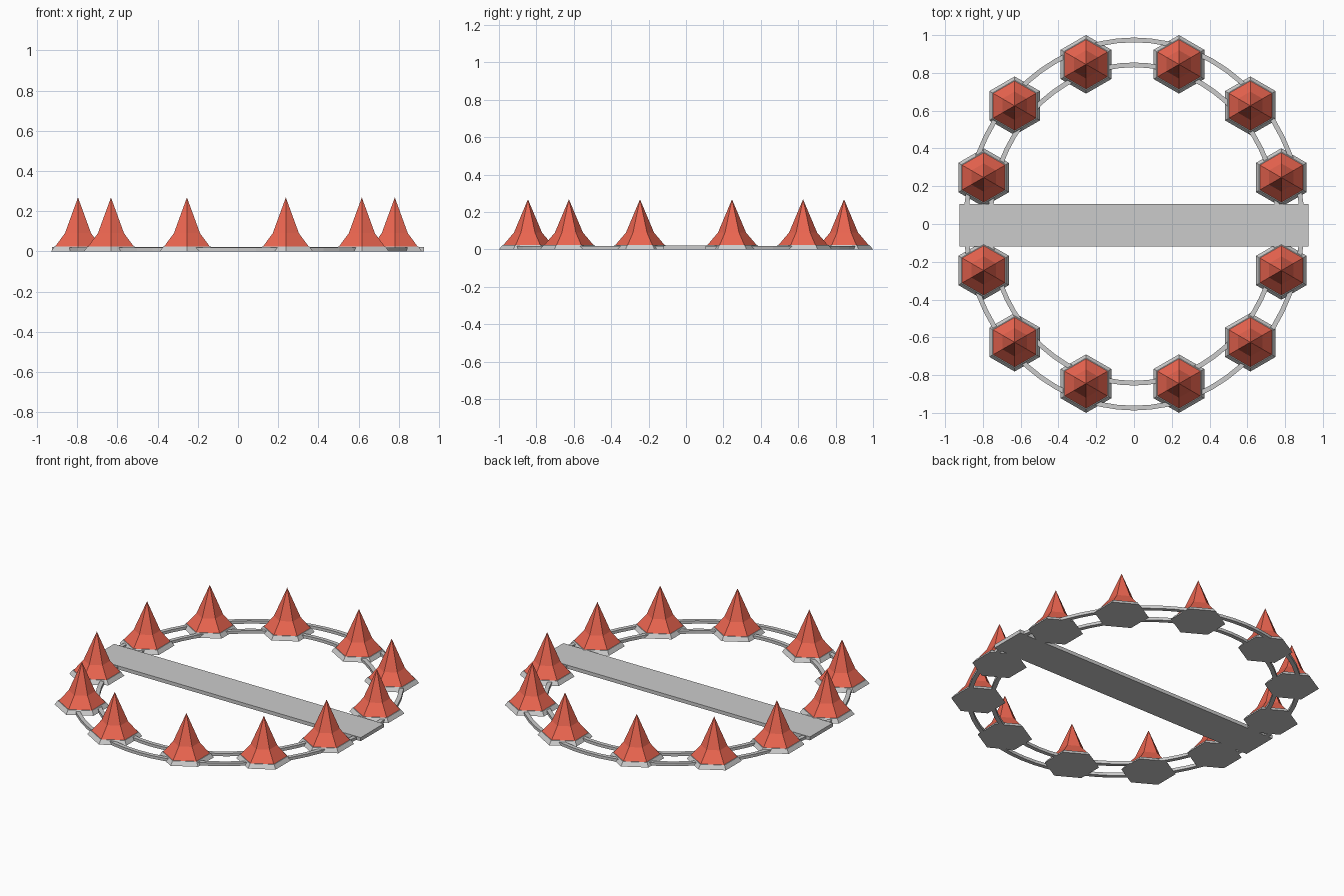
import bpy, bmesh, math

if "Cube" in bpy.data.objects:
    bpy.data.objects.remove(bpy.data.objects["Cube"])

red = bpy.data.materials.new("red")
red.diffuse_color = (0.83, 0.13, 0.08, 1)
red.use_nodes = True
red.node_tree.nodes["Principled BSDF"].inputs["Base Color"].default_value = red.diffuse_color


def finish(name, bm, mat=None):
    bmesh.ops.recalc_face_normals(bm, faces=bm.faces)
    me = bpy.data.meshes.new(name)
    bm.to_mesh(me)
    bm.free()
    ob = bpy.data.objects.new(name, me)
    bpy.context.collection.objects.link(ob)
    if mat:
        me.materials.append(mat)
    return ob


def hex_stack(name, x, y, levels, mat=None):
    """Six-sided solid through (radius, z) levels, corners pointing along y."""
    bm = bmesh.new()
    rings = []
    for r, z in levels:
        if r == 0:
            rings.append([bm.verts.new((x, y, z))] * 6)
        else:
            rings.append([bm.verts.new((x + r * math.sin(k * math.pi / 3),
                                        y + r * math.cos(k * math.pi / 3), z))
                          for k in range(6)])
    bm.faces.new(rings[0])
    for a, b in zip(rings, rings[1:]):
        for k in range(6):
            n = (k + 1) % 6
            quad = (a[k], a[n], b[n], b[k])
            bm.faces.new(quad if b[0] is not b[1] else quad[:3])
    if levels[-1][0] > 0:
        bm.faces.new(rings[-1])
    return finish(name, bm, mat)


def oval_rail(name, a, b, width, height, seg=64):
    """Flat oval band; a and b are the outer half-axes."""
    bm = bmesh.new()
    rows = []
    for d, z in ((0, 0), (0, height), (width, height), (width, 0)):
        rows.append([bm.verts.new(((a - d) * math.cos(2 * math.pi * k / seg),
                                   (b - d) * math.sin(2 * math.pi * k / seg), z))
                     for k in range(seg)])
    for i in range(4):
        p, q = rows[i], rows[(i + 1) % 4]
        for k in range(seg):
            n = (k + 1) % seg
            bm.faces.new((p[k], p[n], q[n], q[k]))
    return finish(name, bm)


# two concentric oval rails
oval_rail("outer_rail", 0.903, 0.987, 0.025, 0.018)
oval_rail("inner_rail", 0.775, 0.855, 0.025, 0.018)

# flat bar across the middle
bm = bmesh.new()
bmesh.ops.create_cube(bm, size=1)
for v in bm.verts:
    v.co.x *= 1.85
    v.co.y = v.co.y * 0.226 - 0.006
    v.co.z = (v.co.z + 0.5) * 0.022
finish("cross_bar", bm)

# twelve spikes on bevelled hexagonal bases
for px, py in ((0.788, 0.246), (0.624, 0.626), (0.246, 0.845)):
    for sx in (-1, 1):
        for sy in (-1, 1):
            x, y = sx * px - 0.008, sy * py
            hex_stack("spike_base", x, y, ((0.155, 0), (0.136, 0.024)))
            hex_stack("spike", x, y,
                      ((0.133, 0.022), (0.075, 0.09), (0, 0.268)), red)
